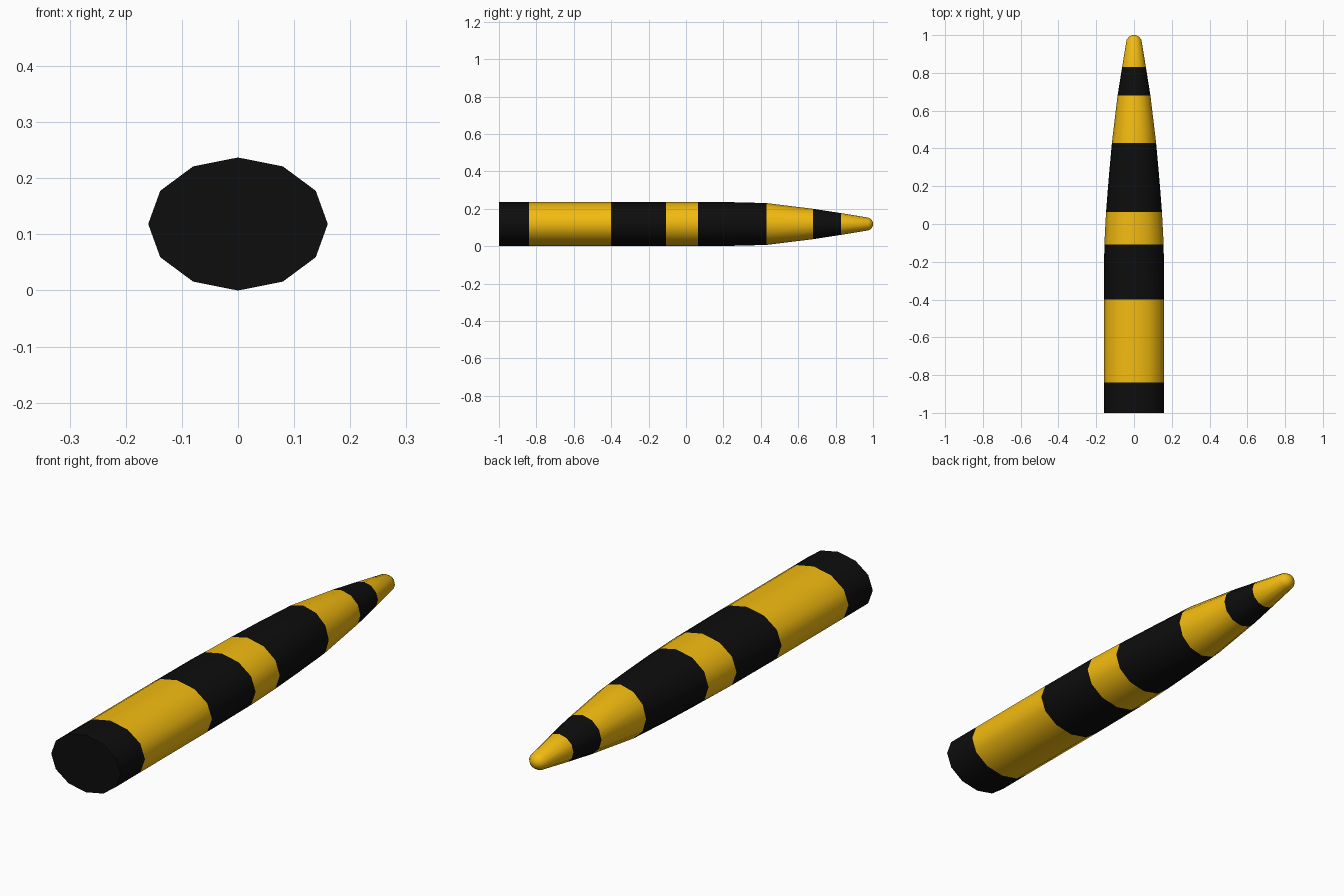
import bpy, bmesh
from math import sin, cos, pi, radians

if "Cube" in bpy.data.objects:
    bpy.data.objects.remove(bpy.data.objects["Cube"])

def material(name, color):
    m = bpy.data.materials.new(name)
    m.diffuse_color = color
    m.use_nodes = True
    m.node_tree.nodes["Principled BSDF"].inputs["Base Color"].default_value = m.diffuse_color
    return m

SIDES, ZC = 12, 0.1185
# Rings along the length: y, half width, half height, colour of the band that follows (0 black, 1 yellow)
rings = [
    (-1.00, 0.160, 0.1185, 0), (-0.84, 0.160, 0.1185, 1),
    (-0.40, 0.160, 0.1185, 0), (-0.108, 0.157, 0.1185, 1),
    (0.063, 0.148, 0.1185, 0), (0.23, 0.135, 0.117, 0),
    (0.43, 0.117, 0.112, 1), (0.68, 0.087, 0.081, 0),
    (0.83, 0.063, 0.058, 1), (0.976, 0.039, 0.034, 1),
    (0.992, 0.026, 0.024, 1), (1.00, 0.008, 0.008, 1),
]

# Striped tapered body with a flat base and a rounded tip
bm = bmesh.new()
loops = [[bm.verts.new((rx * cos(2 * pi * i / SIDES), y, ZC + rz * sin(2 * pi * i / SIDES)))
          for i in range(SIDES)] for y, rx, rz, _ in rings]
for (a, b), ring in zip(zip(loops, loops[1:]), rings):
    for i in range(SIDES):
        j = (i + 1) % SIDES
        bm.faces.new((a[i], a[j], b[j], b[i])).material_index = ring[3]
bm.faces.new(loops[0]).material_index = 0
bm.faces.new(loops[-1]).material_index = 1
bmesh.ops.recalc_face_normals(bm, faces=bm.faces)
mesh = bpy.data.meshes.new("striped_body")
bm.to_mesh(mesh)
bm.free()
mesh.materials.append(material("black", (0.004, 0.004, 0.004, 1)))
mesh.materials.append(material("yellow", (0.90, 0.50, 0.005, 1)))

body = bpy.data.objects.new("striped_body", mesh)
bpy.context.collection.objects.link(body)
bpy.context.view_layer.objects.active = body
body.select_set(True)
bpy.ops.object.shade_smooth_by_angle(angle=radians(40))
